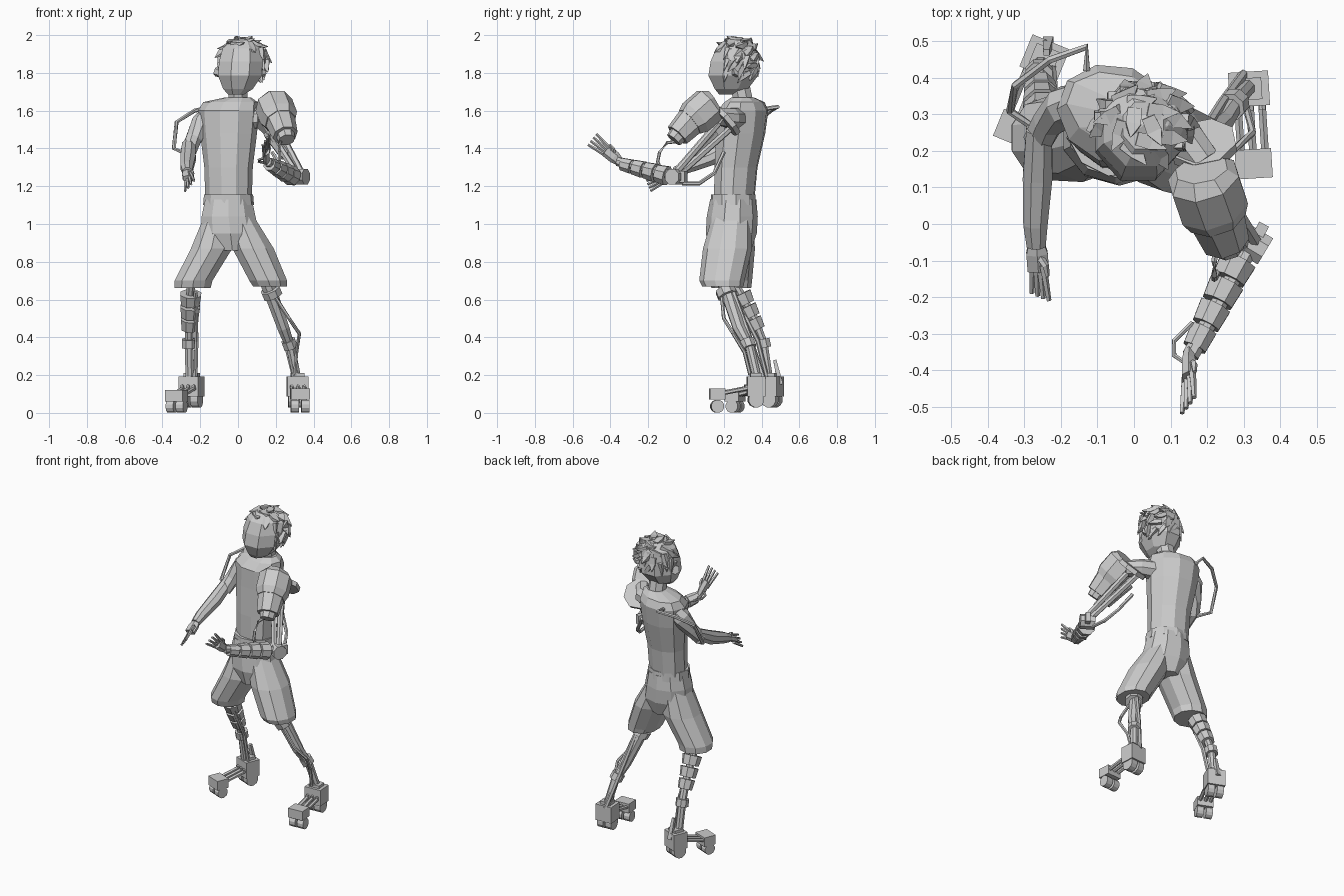
import bpy, bmesh, math, random
from mathutils import Vector, Matrix

random.seed(4)
old = bpy.data.objects.get("Cube")
if old:
    bpy.data.objects.remove(old)

grey = bpy.data.materials.new("plain grey")
grey.use_nodes = True
grey.diffuse_color = (0.6, 0.6, 0.6, 1)
grey.node_tree.nodes["Principled BSDF"].inputs["Base Color"].default_value = grey.diffuse_color


def finish(name, bm):
    bmesh.ops.recalc_face_normals(bm, faces=bm.faces)
    mesh = bpy.data.meshes.new(name)
    bm.to_mesh(mesh)
    bm.free()
    mesh.materials.append(grey)
    ob = bpy.data.objects.new(name, mesh)
    bpy.context.collection.objects.link(ob)


def skin(name, rings):
    """Closed surface through rings of points."""
    bm = bmesh.new()
    rows = [[bm.verts.new(p) for p in ring] for ring in rings]
    n = len(rows[0])
    for a, b in zip(rows, rows[1:]):
        for i in range(n):
            j = (i + 1) % n
            bm.faces.new((a[i], a[j], b[j], b[i]))
    bm.faces.new(rows[0][::-1])
    bm.faces.new(rows[-1])
    finish(name, bm)


def stack(name, levels, sides=10, turn=0):
    """Horizontal sections: (z, x, y, half width, half depth)."""
    spin = Matrix.Rotation(math.radians(turn), 3, 'Z')
    rings = []
    for z, x, y, rx, ry in levels:
        ring = []
        for i in range(sides):
            t = math.tau * (i + 0.5) / sides
            ring.append(Vector((x, y, z)) + spin @ Vector((rx * math.cos(t), ry * math.sin(t), 0)))
        rings.append(ring)
    skin(name, rings)


def limb(name, points, radii, sides=8, flat=1.0):
    """Tapered rod along a path; one radius or one per point."""
    pts = [Vector(p) for p in points]
    if not isinstance(radii, (list, tuple)):
        radii = [radii] * len(pts)
    rings = []
    for k, p in enumerate(pts):
        way = (pts[min(k + 1, len(pts) - 1)] - pts[max(k - 1, 0)]).normalized()
        ref = Vector((0, 0, 1)) if abs(way.z) < 0.85 else Vector((0, 1, 0))
        u = way.cross(ref).normalized()
        v = way.cross(u)
        ring = []
        for i in range(sides):
            t = math.tau * (i + 0.5) / sides
            ring.append(p + radii[k] * (u * math.cos(t) + v * math.sin(t) * flat))
        rings.append(ring)
    skin(name, rings)


def box(name, center, size, yaw=0):
    bm = bmesh.new()
    m = Matrix.Translation(center) @ Matrix.Rotation(yaw, 4, 'Z') @ Matrix.Diagonal((*size, 1))
    bmesh.ops.create_cube(bm, size=1, matrix=m)
    finish(name, bm)


def sleeves(name, a, b, radii):
    """Row of separate tapered sleeves from a to b."""
    a, b = Vector(a), Vector(b)
    n = len(radii)
    for i, r in enumerate(radii):
        limb(f"{name}_{i + 1}", [a.lerp(b, i / n), a.lerp(b, (i + 0.82) / n)], [r, r * 0.88])


def hand(name, wrist, way, across, reach, palm_radius, flat):
    wrist, way, across = Vector(wrist), Vector(way).normalized(), Vector(across).normalized()
    palm = wrist + way * reach * 0.5
    limb(name + "_palm", [wrist, wrist + way * reach * 0.2, palm],
         [palm_radius * 0.7, palm_radius, palm_radius], 6, flat)
    for i in range(4):
        s = i - 1.5
        base = palm + across * s * 0.015
        tip = base + (way + across * s * 0.12).normalized() * reach * 0.5
        limb(f"{name}_finger_{i + 1}", [base - way * 0.02, tip], [0.011, 0.007], 5)
    thumb = wrist + way * reach * 0.2
    limb(name + "_thumb", [thumb, thumb + across * 0.035 + way * 0.03,
                           thumb + across * 0.04 + way * 0.06], [0.012, 0.01, 0.006], 5)


# torso, waistband and neck
stack("torso", [(1.13, -.05, .255, .125, .108), (1.3, -.05, .265, .13, .115), (1.48, -.05, .29, .153, .13),
                (1.6, -.05, .30, .165, .135), (1.645, -.04, .31, .15, .1), (1.67, 0, .30, .07, .06)], turn=-20)
stack("waistband", [(1.1, -.05, .25, .137, .122), (1.155, -.05, .25, .132, .12)], turn=-10)
limb("neck", [(0, .31, 1.62), (0, .28, 1.76)], .055)

# shorts
stack("shorts_hips", [(.86, -.03, .235, .08, .11), (.95, -.04, .24, .16, .135), (1.04, -.05, .245, .15, .135),
                      (1.13, -.05, .25, .13, .122)])
stack("shorts_right_leg", [(.66, -.24, .24, .1, .105), (.7, -.235, .235, .105, .115), (.87, -.14, .24, .115, .125),
                           (1.06, -.1, .25, .075, .1)])
stack("shorts_left_leg", [(.67, .17, .195, .095, .11), (.7, .16, .19, .105, .12), (.87, .08, .22, .115, .13),
                          (1.06, 0, .245, .075, .1)])

# head, ears and tufted hair
stack("head", [(1.685, -.01, .215, .045, .042), (1.715, 0, .24, .085, .095), (1.785, .01, .25, .125, .142),
               (1.86, .015, .255, .125, .135), (1.93, .02, .265, .11, .115), (1.975, .025, .27, .06, .07)], 8)
for side in (-1, 1):
    limb("ear", [(side * .1 + .01, .26, 1.8), (side * .122 + .01, .275, 1.81)], [.025, .03], 6)
bm = bmesh.new()
middle = Vector((.027, .27, 1.865))
size = Vector((.126, .112, .12))
bmesh.ops.create_icosphere(bm, subdivisions=2, radius=1,
                           matrix=Matrix.Translation(middle) @ Matrix.Diagonal((*size, 1)))
finish("hair_cap", bm)
count = 52
for i in range(count):
    z = 1 - 1.7 * (i + .5) / count
    t = i * 2.4
    d = Vector((math.cos(t) * math.sqrt(1 - z * z), math.sin(t) * math.sqrt(1 - z * z), z))
    if d.y < -.15 and z < .6:
        continue
    root = middle + Vector(p * q for p, q in zip(d, size)) * .95
    sweep = Vector((.4, -.35, -.5)) + Vector(random.uniform(-.4, .4) for _ in range(3))
    lie = (sweep - d * sweep.dot(d)).normalized()
    tip = root + lie * .06 + d * .022
    tip.z = min(tip.z, 1.995)
    limb("hair_tuft", [root - lie * .025, root + lie * .02, tip], [.026, .03, .002], 4, .6)
for x, z in ((.12, 1.75), (.13, 1.81), (.125, 1.87)):
    limb("side_lock", [(x - .01, .22, z + .06), (x + .01, .2, z)], [.028, .003], 4, .6)

# natural right arm with a bent outer tube
limb("right_arm", [(-.14, .33, 1.58), (-.19, .32, 1.53), (-.235, .28, 1.45), (-.262, .23, 1.385)],
     [.06, .06, .045, .043])
limb("right_forearm", [(-.26, .26, 1.42), (-.264, .13, 1.35), (-.27, 0, 1.3), (-.268, -.06, 1.275)],
     [.038, .044, .036, .028])
hand("right_hand", (-.268, -.05, 1.28), (.06, -.8, -.42), (.5, -.2, .6), .17, .034, .6)
limb("right_arm_tube", [(-.13, .42, 1.61), (-.13, .485, 1.62), (-.23, .45, 1.6), (-.325, .38, 1.54),
                        (-.34, .31, 1.4), (-.27, .26, 1.37)], .011, 6)

# armoured left shoulder on a tilted octagonal plate
limb("shoulder_link", [(.06, .27, 1.56), (.14, .24, 1.56), (.19, .17, 1.57)], [.06, .055, .05])
plate = Vector((.19, .215, 1.545))
normal = Vector((-.15, .74, .65)) * .014
limb("shoulder_plate", [plate - normal, plate + normal], .095)
limb("shoulder_armour", [(.185, .15, 1.645), (.19, .125, 1.63), (.215, .05, 1.565), (.225, .02, 1.54)],
     [.075, .102, .102, .085])
limb("shoulder_cuff", [(.222, .03, 1.55), (.25, -.045, 1.47)], [.082, .068])
limb("shoulder_muzzle", [(.25, -.04, 1.475), (.258, -.065, 1.445)], [.05, .045])

# rod frame down to the left elbow
elbow = Vector((.325, -.05, 1.25))
for dx, dy, dz in ((0, 0, 0), (-.04, -.05, .05), (.03, -.06, .03)):
    start = Vector((.17, .23, 1.5)) + Vector((dx, dy, dz))
    limb("arm_rod", [start, elbow + Vector((dx, dy * .3, dz)) * .5], .018, 6)
limb("arm_piston", [(.16, .15, 1.48), (.25, .04, 1.36)], .028)
limb("elbow_block", [elbow + Vector((-.04, .02, 0)), elbow + Vector((.035, -.025, 0))], .045)
box("elbow_plate", elbow + Vector((.01, .01, .0)), (.03, .09, .06), -.5)
limb("lower_hose", [(.3, -.02, 1.215), (.29, .07, 1.215), (.25, .15, 1.27), (.18, .2, 1.38)], .011, 6)
limb("upper_hose", [(.23, -.03, 1.44), (.22, -.1, 1.43), (.22, -.14, 1.38), (.22, -.15, 1.33),
                    (.23, -.13, 1.28)], .009, 6)

# segmented left forearm and hand
limb("forearm_core", [elbow, (.155, -.36, 1.33)], .025)
sleeves("forearm_sleeve", (.285, -.1, 1.255), (.16, -.35, 1.32), [.055, .052, .047, .04])
limb("wrist_hose", [(.16, -.27, 1.32), (.11, -.32, 1.33), (.11, -.36, 1.34), (.14, -.38, 1.35)], .007, 6)
hand("left_hand", (.15, -.35, 1.33), (-.01, -.77, .62), (.4, .5, .68), .19, .021, 1.6)

# right leg: stacked sleeves over a thin shin
limb("right_shin", [(-.25, .25, .7), (-.255, .36, .5), (-.26, .41, .37), (-.255, .44, .17)], .024)
sleeves("right_calf_sleeve", (-.25, .29, .63), (-.258, .385, .43), [.06, .056, .05])
limb("right_ankle_ring", [(-.26, .405, .39), (-.26, .415, .345)], .04)
limb("right_shin_rod", [(-.225, .25, .64), (-.22, .38, .38), (-.225, .43, .18)], .012, 6)

# left leg: slim rods with a bowed hose
limb("left_shin", [(.15, .2, .7), (.24, .28, .45), (.28, .34, .34), (.315, .38, .17)],
     [.04, .034, .025, .024])
limb("left_knee_ring", [(.17, .205, .655), (.185, .22, .62)], .055)
limb("left_ankle_ring", [(.265, .32, .385), (.28, .335, .345)], .04)
limb("left_shin_rod", [(.19, .25, .64), (.24, .33, .42), (.3, .41, .18)], .014, 6)
limb("left_leg_hose", [(.2, .19, .61), (.27, .2, .5), (.325, .25, .42), (.31, .31, .32), (.3, .34, .2)], .01, 6)


def foot(name, heel, toe):
    """Two wheeled blocks joined by rails."""
    heel, toe = Vector(heel), Vector(toe)
    way = toe - heel
    way.z = 0
    way.normalize()
    across = Vector((-way.y, way.x, 0))
    yaw = math.atan2(across.y, across.x)
    box(name + "_heel_block", heel, (.11, .095, .105), yaw)
    box(name + "_heel_cap", heel + Vector((0, 0, .055)), (.07, .06, .03), yaw)
    box(name + "_toe_block", toe, (.1, .08, .06), yaw)
    for s in (-1, 0, 1):
        off = across * s * .033
        limb(name + "_rail", [heel + off, toe + off], .012, 6)
        limb(name + "_bolt", [heel + off + way * .03, heel + off + way * .06], .01, 6)
    # one pair of wheels under each block
    for part, end, r, z in (("heel", heel, .042, .07), ("toe", toe, .035, .035)):
        for s in (-1, 1):
            hub = Vector((end.x, end.y, z)) + across * s * .028
            limb(f"{name}_{part}_wheel", [hub - across * .021, hub + across * .021], r, 12)


foot("left_foot", (.315, .37, .14), (.328, .165, .1))
foot("right_foot", (-.245, .455, .14), (-.325, .26, .09))
limb("right_heel_spur", [(-.235, .5, .15), (-.24, .47, .28)], [.02, .012], 4)
